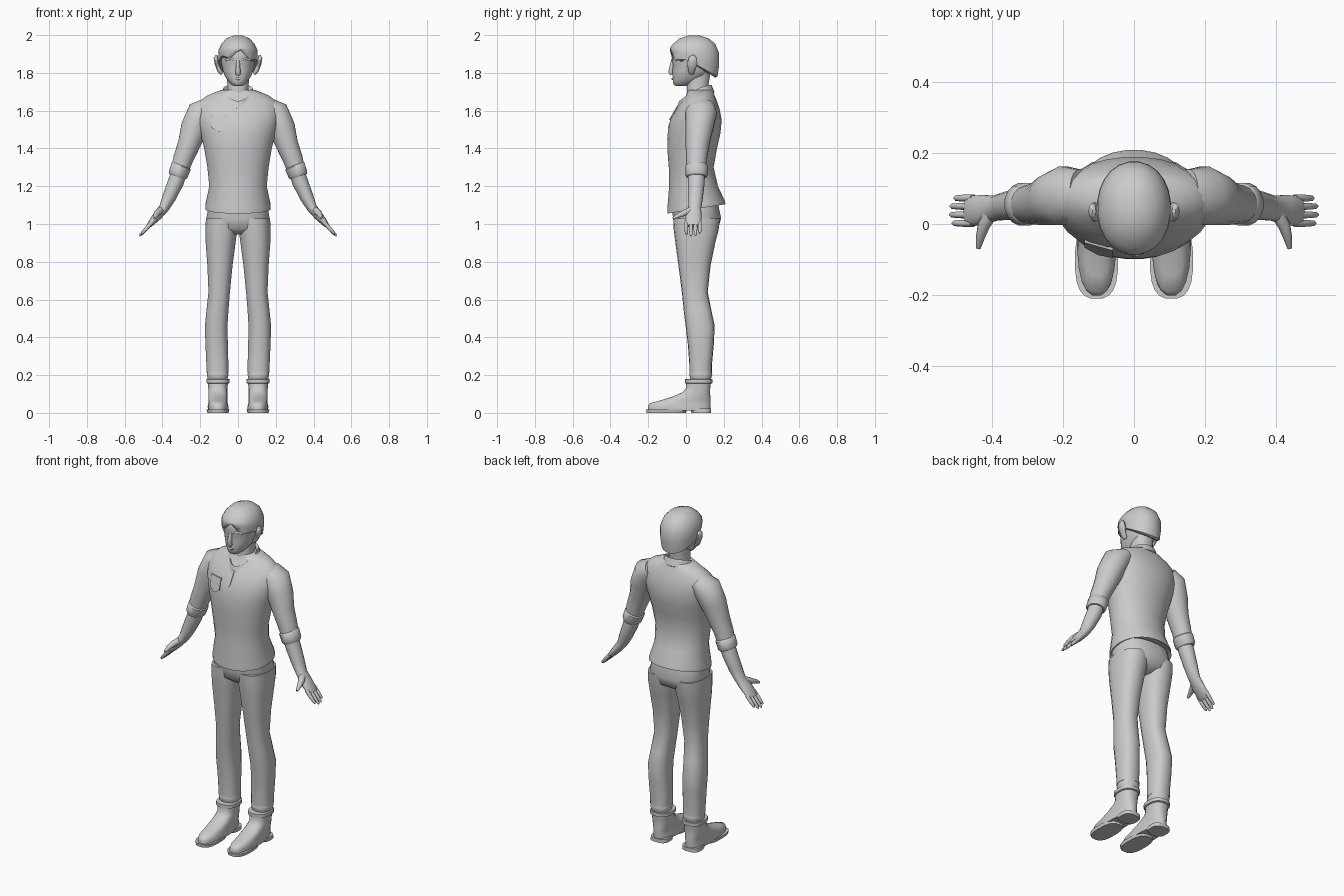
import bpy, bmesh, math
from mathutils import Vector

grey = bpy.data.materials.new("plain grey")
grey.diffuse_color = (0.6, 0.6, 0.6, 1)


def finish(name, bm, mirror=False, angle=50):
    bmesh.ops.recalc_face_normals(bm, faces=bm.faces)
    me = bpy.data.meshes.new(name)
    bm.to_mesh(me)
    bm.free()
    me.materials.append(grey)
    ob = bpy.data.objects.new(name, me)
    bpy.context.collection.objects.link(ob)
    if mirror:
        ob.modifiers.new("mirror", 'MIRROR').use_mirror_merge = False
    bpy.ops.object.select_all(action='DESELECT')
    ob.select_set(True)
    bpy.context.view_layer.objects.active = ob
    bpy.ops.object.shade_smooth_by_angle(angle=math.radians(angle))
    return ob


def loft(bm, rings, loop=False):
    """Skin closed rings of points; cap the ends or join last to first."""
    vs = [[bm.verts.new(p) for p in r] for r in rings]
    pairs = list(zip(vs, vs[1:])) + ([(vs[-1], vs[0])] if loop else [])
    for a, b in pairs:
        for i in range(len(a)):
            j = (i + 1) % len(a)
            bm.faces.new((a[i], a[j], b[j], b[i]))
    if not loop:
        bm.faces.new(vs[0])
        bm.faces.new(vs[-1])


def oval(n, p):
    """Unit superellipse; p = 2 is round, larger is boxier."""
    pts = []
    for i in range(n):
        a = 2 * math.pi * (i + 0.5) / n
        c, s = math.cos(a), math.sin(a)
        pts.append((math.copysign(abs(c) ** (2 / p), c), math.copysign(abs(s) ** (2 / p), s)))
    return pts


def stack(name, rows, n=20, p=2.3, mirror=False, angle=50):
    """Level rings: z, x0, x1, y0, y1 and optional rise from front to back."""
    rings = []
    for z, x0, x1, y0, y1, *tilt in rows:
        t = tilt[0] if tilt else 0
        rings.append([((x0 + x1) / 2 + (x1 - x0) / 2 * u, (y0 + y1) / 2 + (y1 - y0) / 2 * v,
                       z + t * v) for u, v in oval(n, p)])
    bm = bmesh.new()
    loft(bm, rings)
    return finish(name, bm, mirror, angle)


def tube(bm, pts, n=12, p=2, ref=(0, 1, 0)):
    """Rings square to a path: x, y, z, radius along ref, radius across."""
    rings = []
    cs = [Vector(q[:3]) for q in pts]
    for i, q in enumerate(pts):
        t = (cs[min(i + 1, len(cs) - 1)] - cs[max(i - 1, 0)]).normalized()
        u = Vector(ref)
        u = (u - t * u.dot(t)).normalized()
        w = t.cross(u)
        rings.append([cs[i] + u * q[3] * a + w * q[4] * b for a, b in oval(n, p)])
    loft(bm, rings)


def limb(name, pts, mirror=True, **kw):
    bm = bmesh.new()
    tube(bm, pts, **kw)
    return finish(name, bm, mirror)


# Shirt body, hem lower in front
shirt = stack("shirt", [
    (1.10, -.14, .14, -.07, .18, .025), (1.08, -.174, .174, -.10, .21, .025),
    (1.10, -.174, .174, -.10, .207, .022), (1.20, -.153, .153, -.09, .17), (1.30, -.163, .163, -.092, .147),
    (1.40, -.18, .18, -.10, .165), (1.48, -.20, .20, -.098, .183), (1.55, -.22, .22, -.085, .19),
    (1.61, -.225, .225, -.052, .178), (1.65, -.205, .205, -.025, .165), (1.68, -.165, .165, 0, .152),
    (1.71, -.09, .09, .01, .14)], n=28, p=2.1)

# Sleeves with rolled cuffs
limb("sleeves", [(.15, .085, 1.625, .07, .05), (.195, .08, 1.59, .085, .075), (.23, .07, 1.51, .075, .074),
                 (.26, .06, 1.42, .064, .06), (.29, .056, 1.345, .056, .054), (.313, .055, 1.27, .052, .046)], n=16)
limb("sleeve_cuffs", [(.297, .056, 1.315, .048, .045), (.301, .056, 1.306, .061, .055),
                      (.317, .056, 1.262, .061, .053), (.321, .056, 1.25, .053, .046)], n=16)

# Forearms running into the palms
limb("forearms", [(.305, .055, 1.29, .045, .042), (.33, .055, 1.22, .045, .042), (.365, .05, 1.14, .04, .036),
                  (.392, .045, 1.085, .036, .027), (.425, .04, 1.045, .043, .024), (.46, .037, 1.005, .044, .017),
                  (.472, .037, .99, .04, .012)], n=14)

# Fingers and thumbs
bm = bmesh.new()
for y, k in ((.002, .88), (.026, 1), (.05, .97), (.073, .8)):
    tube(bm, [(.455, y, 1.01, .011, .012), (.455 + .035 * k, y, 1.01 - .04 * k, .0105, .011),
              (.455 + .06 * k, y, 1.01 - .067 * k, .008, .008),
              (.455 + .066 * k, y, 1.01 - .075 * k, .003, .003)], n=8)
tube(bm, [(.405, .03, 1.075, .02, .02), (.425, -.005, 1.06, .018, .018), (.435, -.04, 1.045, .013, .013),
          (.44, -.068, 1.03, .007, .007)], n=8, ref=(1, 0, 0))
finish("fingers", bm, True)

# Trousers
stack("trouser_seat", [(.945, -.05, .05, -.02, .12), (.975, -.15, .15, -.06, .17), (1.03, -.168, .168, -.07, .187),
                       (1.11, -.155, .155, -.075, .17)], n=24, p=2.5)
stack("trouser_legs", [
    (.22, .058, .158, .025, .13), (.215, .05, .167, .018, .138), (.25, .05, .168, .018, .137),
    (.36, .053, .173, .01, .147), (.46, .055, .176, -.002, .152), (.54, .05, .168, -.012, .135),
    (.64, .042, .157, -.022, .115), (.78, .028, .163, -.04, .13), (.90, .012, .172, -.056, .155),
    (.97, .003, .174, -.065, .173), (1.03, .002, .171, -.068, .18)], n=18, p=2.4, mirror=True)

# Socks and ankle boots
stack("socks", [(.15, .06, .155, .03, .125), (.19, .052, .163, .02, .136),
                (.205, .05, .166, .016, .14), (.225, .056, .16, .025, .132)], mirror=True)
stack("boots", [
    (.012, .05, .16, -.203, .13), (.035, .05, .161, -.203, .132), (.05, .054, .158, -.195, .132),
    (.064, .054, .158, -.145, .132), (.085, .054, .158, -.075, .13), (.11, .055, .158, -.018, .128),
    (.13, .055, .158, -.002, .129), (.155, .053, .16, .0, .132), (.158, .044, .168, -.006, .14),
    (.178, .044, .168, -.006, .14), (.18, .06, .155, .02, .12)], p=2.5, mirror=True)
stack("front_soles", [(0, .05, .163, -.21, .0), (.018, .045, .167, -.212, .005)], p=2.7, mirror=True, angle=30)
stack("boot_heels", [(0, .05, .16, .03, .134), (.022, .05, .16, .02, .134)], p=3, mirror=True, angle=30)

# Collar: tilted ring dipping to a point in front
rings = []
for k, dz in ((.80, -.03), (.84, .008), (.93, .014), (1.1, -.025), (1.0, -.035)):
    ring = []
    for i in range(28):
        a = 2 * math.pi * i / 28
        s, c = math.sin(a), math.cos(a)
        front = (1 - s) / 2
        ring.append((.09 * k * c * (1 - .3 * front ** 2), .05 + .092 * k * s, 1.722 + dz - .085 * front ** 1.7))
    rings.append(ring)
bm = bmesh.new()
loft(bm, rings, loop=True)
finish("collar", bm)


def plate(name, outline, thick):
    """Thin plate laid on the shirt front from an x, z outline."""
    bpy.context.view_layer.update()
    bm = bmesh.new()
    ys = [shirt.ray_cast((x, -1, z), (0, 1, 0))[1].y for x, z in outline]
    loft(bm, [[(x, y + d, z) for (x, z), y in zip(outline, ys)] for d in (-thick, .01)])
    finish(name, bm, angle=20)


# Chest pocket and neck placket
plate("chest_pocket", [(-.14, 1.575), (-.06, 1.575), (-.06, 1.51), (-.10, 1.487), (-.14, 1.51)], .009)
plate("placket", [(-.008, 1.63), (.008, 1.63), (.005, 1.55), (-.005, 1.55)], .007)

# Neck and head
stack("neck", [(1.60, -.06, .06, -.01, .12), (1.70, -.056, .056, .005, .115), (1.80, -.06, .06, .0, .13)], n=16)
stack("head", [
    (1.731, -.022, .022, -.055, .0), (1.738, -.036, .036, -.066, .03), (1.76, -.055, .055, -.07, .08),
    (1.785, -.071, .071, -.071, .115), (1.81, -.08, .08, -.072, .14), (1.845, -.088, .088, -.069, .158),
    (1.868, -.091, .091, -.077, .163), (1.91, -.092, .092, -.074, .165), (1.95, -.08, .08, -.055, .15),
    (1.985, -.045, .045, -.01, .11)], n=24, p=2.2)

# Hair cap with a jagged fringe
hair = stack("hair", [
    (1.845, -.088, .088, -.066, .155, -.07), (1.85, -.101, .101, -.083, .168, -.07),
    (1.885, -.105, .105, -.087, .177, -.04), (1.92, -.103, .103, -.084, .176, -.015),
    (1.955, -.088, .088, -.068, .155), (1.982, -.062, .062, -.035, .122), (1.997, -.026, .026, .01, .075)],
    n=24, p=2.1)
for v in hair.data.vertices:
    if v.index < 48 and v.co.y < 0:
        v.co.z += .02 * math.sin(v.co.x * 60 + 1) - .015

# Ears
limb("ears", [(.085, .03, 1.795, .012, .008), (.097, .028, 1.81, .018, .012), (.112, .034, 1.85, .028, .012),
              (.118, .036, 1.88, .022, .011), (.112, .036, 1.893, .008, .006)], n=10)

# Nose, brows and lips
limb("nose", [(0, -.068, 1.87, .009, .01), (0, -.076, 1.835, .011, .012), (0, -.081, 1.805, .016, .014),
              (0, -.074, 1.79, .012, .01)], False, n=8, ref=(1, 0, 0))
limb("brows", [(.015, -.071, 1.868, .006, .005), (.04, -.066, 1.875, .006, .006), (.066, -.05, 1.868, .006, .004)],
     n=8, ref=(0, 0, 1))
limb("lips", [(-.024, -.061, 1.768, .004, .004), (0, -.07, 1.769, .007, .006), (.024, -.061, 1.768, .004, .004)],
     False, n=8, ref=(0, 0, 1))
